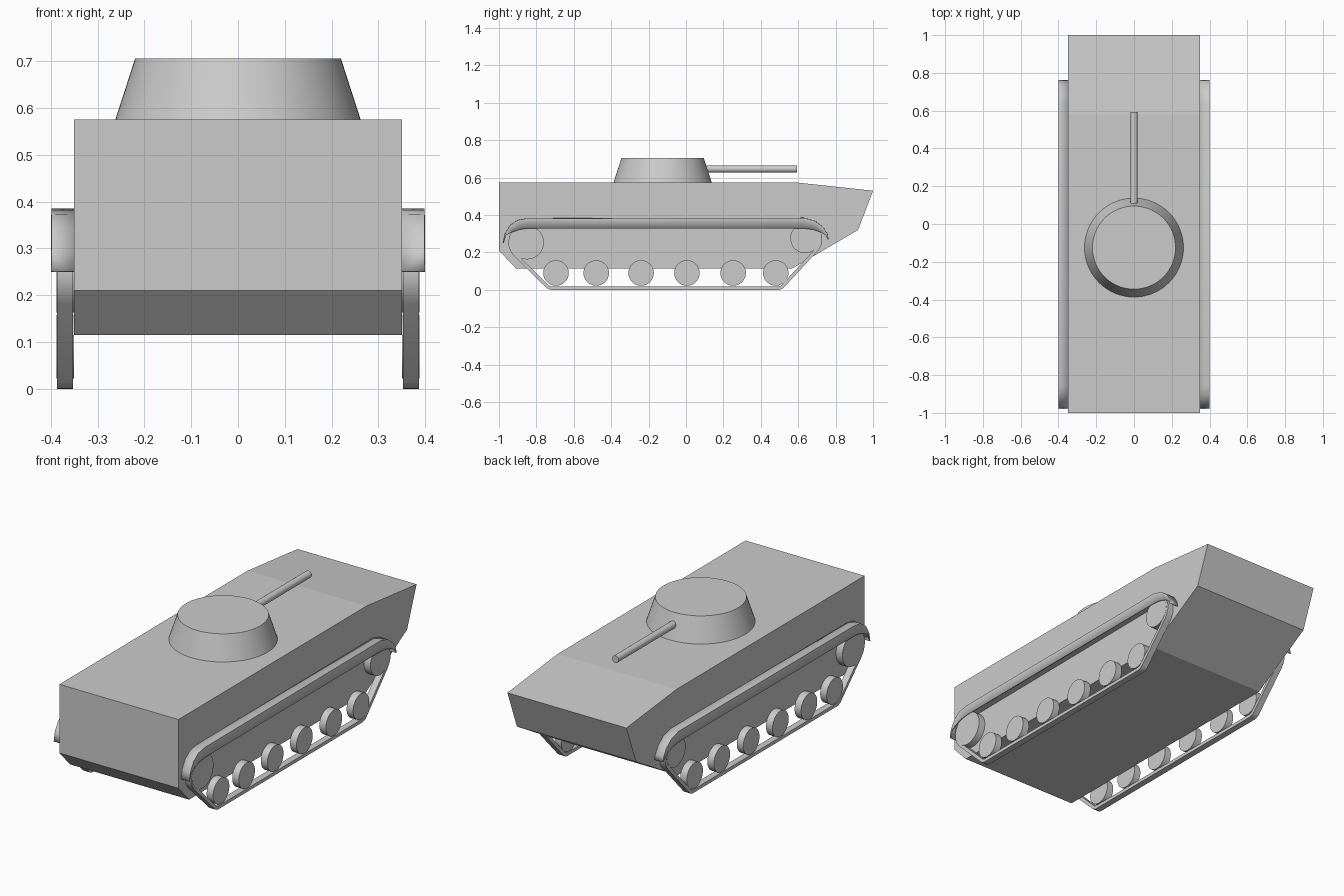
import bpy, bmesh
from math import pi, cos, sin, atan2, acos, hypot, radians
from mathutils import Matrix

if "Cube" in bpy.data.objects:
    bpy.data.objects.remove(bpy.data.objects["Cube"])


def finish(bm, name, smooth=False, mirror=False):
    bmesh.ops.recalc_face_normals(bm, faces=bm.faces)
    mesh = bpy.data.meshes.new(name)
    bm.to_mesh(mesh)
    bm.free()
    ob = bpy.data.objects.new(name, mesh)
    bpy.context.collection.objects.link(ob)
    if smooth:
        bpy.ops.object.select_all(action='DESELECT')
        bpy.context.view_layer.objects.active = ob
        ob.select_set(True)
        bpy.ops.object.shade_smooth_by_angle(angle=radians(35))
    if mirror:
        ob.modifiers.new("mirror", 'MIRROR')
    return ob


def cone(name, r1, r2, depth, centre, axis=None, segs=48, mirror=False):
    bm = bmesh.new()
    m = Matrix.Translation(centre)
    if axis:
        m = m @ Matrix.Rotation(pi / 2 if axis == 'Y' else -pi / 2, 4, axis) \
            if axis == 'Y' else m @ Matrix.Rotation(-pi / 2, 4, 'X')
    bmesh.ops.create_cone(bm, cap_ends=True, segments=segs, radius1=r1,
                          radius2=r2, depth=depth, matrix=m)
    return finish(bm, name, True, mirror)


# Hull: side profile extruded across the width
profile = [(-1, .575), (.58, .575), (1, .53), (.92, .32), (.57, .115), (-.91, .115), (-1, .21)]
bm = bmesh.new()
face = bm.faces.new([bm.verts.new((-.35, y, z)) for y, z in profile])
ext = bmesh.ops.extrude_face_region(bm, geom=[face])
bmesh.ops.translate(bm, vec=(.7, 0, 0),
                    verts=[v for v in ext["geom"] if isinstance(v, bmesh.types.BMVert)])
finish(bm, "hull")

# Turret and gun barrel
cone("turret", .262, .22, .13, (0, -.125, .64), segs=64)
cone("gun_barrel", .019, .019, .54, (0, .323, .646), axis='X', segs=24)

# Wheels, mirrored to the other side
for i, y in enumerate((-.695, -.48, -.24, .005, .252, .48)):
    cone(f"road_wheel_{i + 1}", .068, .068, .038, (.369, y, .09), axis='Y', mirror=True)
cone("rear_idler", .09, .09, .038, (.369, -.85, .253), axis='Y', mirror=True)
cone("drive_sprocket", .079, .079, .038, (.369, .637, .275), axis='Y', mirror=True)

# Track: thin belt wrapped round four circles (y, z, radius), counter-clockwise
rounds = [(-.715, .05, .05), (.49, .05, .05), (.637, .27, .092), (-.85, .253, .1)]
normals = []
for k in range(4):
    (y1, z1, r1), (y2, z2, r2) = rounds[k], rounds[(k + 1) % 4]
    normals.append(atan2(z2 - z1, y2 - y1) - acos((r1 - r2) / hypot(y2 - y1, z2 - z1)))
bm = bmesh.new()
rings = []
for k, (y, z, r) in enumerate(rounds):
    a0 = normals[k - 1]
    sweep = (normals[k] - a0) % (2 * pi)
    for s in range(9):
        a = a0 + sweep * s / 8
        rings.append([bm.verts.new((x, y + q * cos(a), z + q * sin(a)))
                      for x, q in ((.352, r), (.387, r), (.387, r - .018), (.352, r - .018))])
for a, b in zip(rings, rings[1:] + rings[:1]):
    for j in range(4):
        bm.faces.new((a[j], a[(j + 1) % 4], b[(j + 1) % 4], b[j]))
finish(bm, "track", True, True)

# Fender: curved top sheet with a side skirt; columns are y, top z, skirt y, skirt z
outer = [(-.977, .25), (-.967, .297), (-.94, .343), (-.9, .371), (-.85, .38),
         (.63, .383), (.69, .366), (.733, .332), (.755, .297), (.761, .27)]
lower = [(-.974, .25), (-.962, .292), (-.93, .308), (-.89, .322), (-.85, .328),
         (.63, .328), (.68, .322), (.72, .308), (.748, .29), (.758, .27)]
bm = bmesh.new()
cols = [[bm.verts.new((.348, y, z)), bm.verts.new((.397, y, z)), bm.verts.new((.397, sy, sz))]
        for (y, z), (sy, sz) in zip(outer, lower)]
for a, b in zip(cols, cols[1:]):
    for j in range(2):
        bm.faces.new((a[j], b[j], b[j + 1], a[j + 1]))
fender = finish(bm, "fender", True)
solid = fender.modifiers.new("thickness", 'SOLIDIFY')
solid.thickness, solid.offset = .005, 0
fender.modifiers.new("mirror", 'MIRROR')
